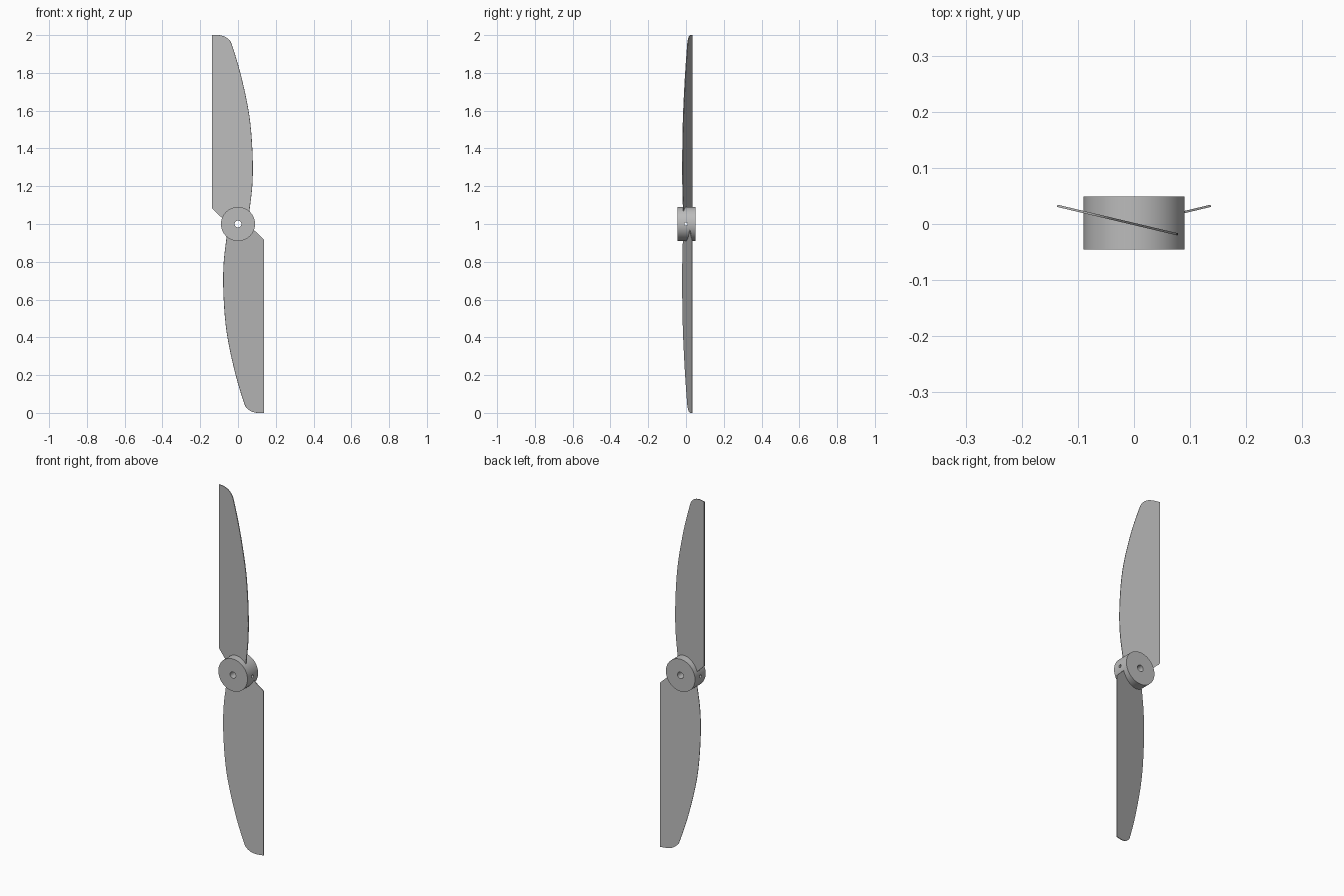
import bpy, bmesh, math
from mathutils import Vector

cube = bpy.data.objects.get("Cube")
if cube:
    bpy.data.objects.remove(cube, do_unlink=True)

CENTRE = 1.0      # hub height
PITCH = -0.237    # blade tilt: y = PITCH * x
THICK = 0.004

grey = bpy.data.materials.new("plain_grey")
grey.use_nodes = True
grey.diffuse_color = (0.5, 0.5, 0.5, 1)
grey.node_tree.nodes["Principled BSDF"].inputs["Base Color"].default_value = (0.5, 0.5, 0.5, 1)


def cylinder(name, radius, depth, y, rotation, sides):
    bpy.ops.mesh.primitive_cylinder_add(vertices=sides, radius=radius, depth=depth,
                                        location=(0, y, CENTRE), rotation=rotation)
    obj = bpy.context.object
    obj.name = name
    return obj


def smooth(obj):
    bpy.ops.object.select_all(action='DESELECT')
    obj.select_set(True)
    bpy.context.view_layer.objects.active = obj
    bpy.ops.object.shade_smooth_by_angle(angle=math.radians(30))


# Hub with a shaft bore and a cross pin hole
hub = cylinder("hub", 0.09, 0.094, 0.002, (math.pi / 2, 0, 0), 64)
hub.data.materials.append(grey)
bore = cylinder("shaft_bore_cutter", 0.018, 0.3, 0, (math.pi / 2, 0, 0), 32)
pin = cylinder("pin_hole_cutter", 0.008, 0.3, 0, (0, math.pi / 2, 0), 24)
for cutter in (bore, pin):
    cutter.hide_render = True
    cut = hub.modifiers.new("hole", 'BOOLEAN')
    cut.operation = 'DIFFERENCE'
    cut.solver = 'EXACT'
    cut.object = cutter
    bpy.ops.object.select_all(action='DESELECT')
    hub.select_set(True)
    bpy.context.view_layer.objects.active = hub
    bpy.ops.object.modifier_apply(modifier=cut.name)
    bpy.data.objects.remove(cutter, do_unlink=True)
smooth(hub)


def curve_points(pts, steps=6):
    """Smooth path through the points (Catmull-Rom)."""
    p = [Vector(q) for q in pts]
    p = [2 * p[0] - p[1]] + p + [2 * p[-1] - p[-2]]
    out = []
    for a, b, c, d in zip(p, p[1:], p[2:], p[3:]):
        for i in range(steps):
            t = i / steps
            out.append(0.5 * (2 * b + (c - a) * t + (2 * a - 5 * b + 4 * c - d) * t ** 2
                              + (3 * b - a - 3 * c + d) * t ** 3))
    return out + [p[-2]]


# Curved leading edge from root to rounded tip, relative to the hub centre
LEADING = [(0.055, 0.04), (0.064, 0.1), (0.075, 0.2), (0.078, 0.32), (0.07, 0.48),
           (0.052, 0.62), (0.012, 0.8), (-0.03, 0.94), (-0.045, 0.972),
           (-0.07, 0.992), (-0.1, 1.0)]
outline = curve_points(LEADING) + [Vector(q) for q in
                                   [(-0.137, 1.0), (-0.137, 0.083), (-0.078, 0.026), (-0.03, 0.03)]]


def blade(name, turn):
    bm = bmesh.new()
    normal = Vector((-PITCH, 1, 0)).normalized() * THICK
    verts = [bm.verts.new(Vector((p.x, PITCH * p.x, p.y)) - normal / 2) for p in outline]
    face = bm.faces.new(verts)
    result = bmesh.ops.extrude_face_region(bm, geom=[face])
    moved = [g for g in result["geom"] if isinstance(g, bmesh.types.BMVert)]
    bmesh.ops.translate(bm, verts=moved, vec=normal)
    bmesh.ops.recalc_face_normals(bm, faces=bm.faces)
    mesh = bpy.data.meshes.new(name)
    bm.to_mesh(mesh)
    bm.free()
    mesh.materials.append(grey)
    obj = bpy.data.objects.new(name, mesh)
    bpy.context.collection.objects.link(obj)
    obj.location.z = CENTRE
    obj.rotation_euler.y = turn
    smooth(obj)


blade("upper_blade", 0)
blade("lower_blade", math.pi)
